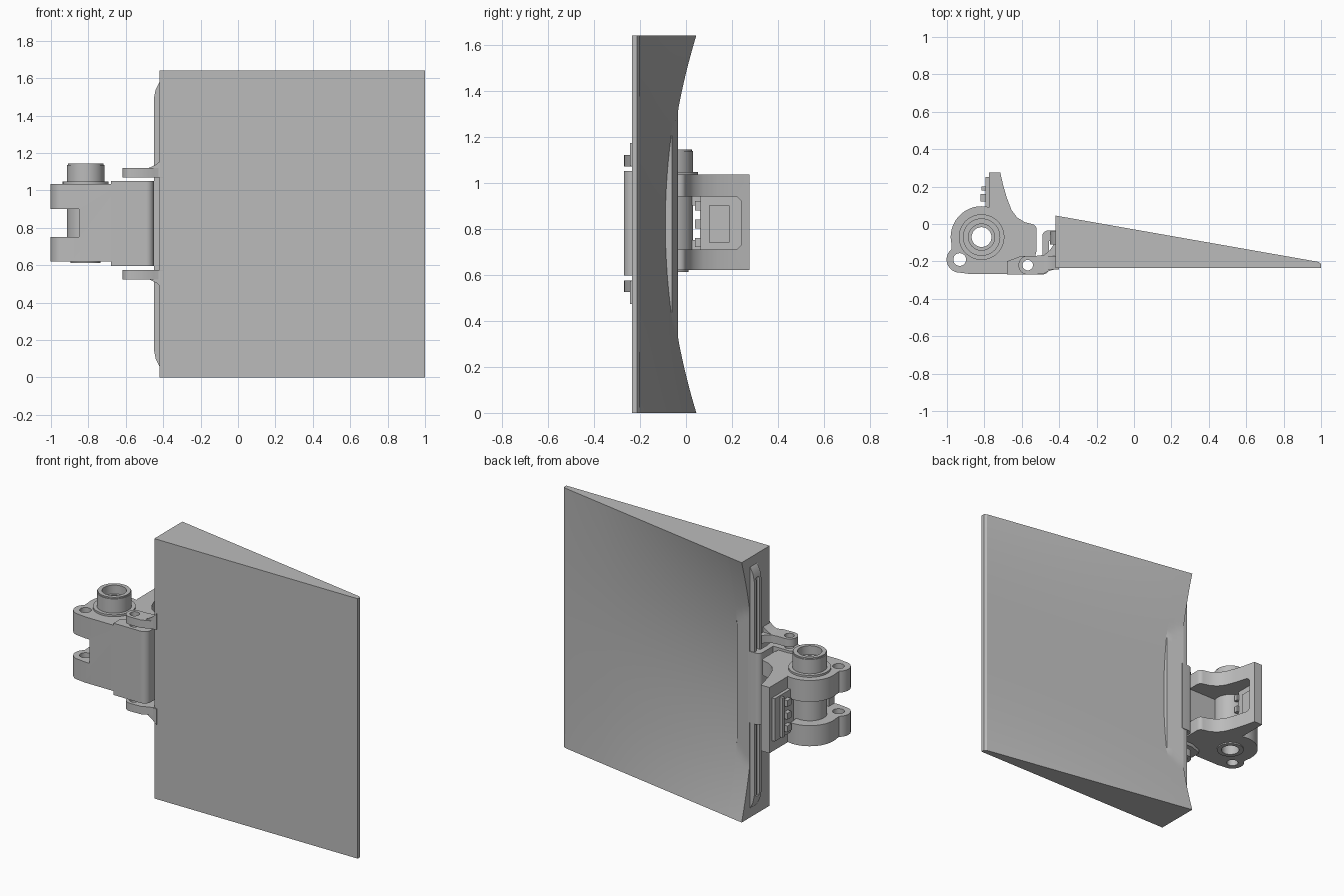
import bpy, bmesh, math

if "Cube" in bpy.data.objects:
    bpy.data.objects.remove(bpy.data.objects["Cube"])

grey = bpy.data.materials.new("plain_grey")
grey.use_nodes = True
colour = (0.5, 0.5, 0.5, 1)
grey.diffuse_color = colour
grey.node_tree.nodes["Principled BSDF"].inputs["Base Color"].default_value = colour

MID = 0.8225          # height of the mirror plane
BORE = (-0.815, -0.07)
PIN = (-0.568, -0.22)
LUG = (-0.932, -0.19)


def arc(c, r, a0, a1, n=16):
    angles = [math.radians(a0 + (a1 - a0) * i / n) for i in range(n + 1)]
    return [(c[0] + r * math.cos(a), c[1] + r * math.sin(a)) for a in angles]


def finish(name, bm):
    bmesh.ops.recalc_face_normals(bm, faces=bm.faces)
    me = bpy.data.meshes.new(name)
    bm.to_mesh(me)
    bm.free()
    me.materials.append(grey)
    ob = bpy.data.objects.new(name, me)
    bpy.context.collection.objects.link(ob)
    return ob


def prism(name, pts, lo, hi, axis="z"):
    """Extrude an outline along z (xy outline) or along y (xz outline)."""
    bm = bmesh.new()

    def place(p, h):
        return bm.verts.new((p[0], p[1], h) if axis == "z" else (p[0], h, p[1]))
    a = [place(p, lo) for p in pts]
    b = [place(p, hi) for p in pts]
    bm.faces.new(a)
    bm.faces.new(b)
    for i in range(len(pts)):
        j = (i + 1) % len(pts)
        bm.faces.new((a[i], a[j], b[j], b[i]))
    return finish(name, bm)


def box(name, x0, x1, y0, y1, z0, z1):
    return prism(name, [(x0, y0), (x1, y0), (x1, y1), (x0, y1)], z0, z1)


def disc(name, c, r, lo, hi):
    return prism(name, arc(c, r, 0, 360 - 7.5, 47), lo, hi)


def activate(ob):
    bpy.ops.object.select_all(action="DESELECT")
    ob.select_set(True)
    bpy.context.view_layer.objects.active = ob


def combine(ob, other, operation="DIFFERENCE"):
    mod = ob.modifiers.new("bool", "BOOLEAN")
    mod.operation, mod.object, mod.solver = operation, other, "EXACT"
    activate(ob)
    bpy.ops.object.modifier_apply(modifier=mod.name)
    bpy.data.objects.remove(other)


def smooth(ob):
    activate(ob)
    bpy.ops.object.shade_smooth_by_angle(angle=math.radians(25))


# Tapered panel with a hollowed back and a raised pad at the hinge edge
def back_y(x, z):
    t = (z - 0.82) / 0.82
    s = (x + 0.42) / 1.42
    y = (0.045 - 0.125 * (1 - t * t)) * (1 - s) - 0.205 * s
    return max(y, -0.035 - 0.24 * (x + 0.42)) if x < -0.31 else y


xs = [-0.42, -0.38, -0.35, -0.312, -0.309, -0.15, 0.1, 0.4, 0.7, 0.985, 1.0]
zs = [1.64 * i / 64 for i in range(65)]
bm = bmesh.new()
front = [[bm.verts.new((x, -0.235, z)) for z in zs] for x in xs]
back = [[bm.verts.new((x, back_y(x, z) - (0.008 if x == 1 else 0), z)) for z in zs] for x in xs]
for i in range(len(xs) - 1):
    for j in range(len(zs) - 1):
        for g in (front, back):
            bm.faces.new((g[i][j], g[i + 1][j], g[i + 1][j + 1], g[i][j + 1]))
    for j in (0, -1):
        bm.faces.new((front[i][j], front[i + 1][j], back[i + 1][j], back[i][j]))
for j in range(len(zs) - 1):
    for i in (0, -1):
        bm.faces.new((front[i][j], front[i][j + 1], back[i][j + 1], back[i][j]))
smooth(finish("panel", bm))

# Long flange on the panel edge, with a shallow slot
flange = prism("edge_flange", [(-0.41, 0.05), (-0.42, 0.06), (-0.44, 0.1), (-0.45, 0.15),
                               (-0.45, 1.49), (-0.44, 1.54), (-0.42, 1.58), (-0.41, 1.59)],
               -0.11, -0.04, "y")
combine(flange, box("slot", -0.5, -0.432, -0.09, -0.06, 0.13, 1.51))
smooth(flange)

# Hooked latch between panel and hinge block
smooth(prism("latch_hook", [(-0.49, -0.18), (-0.455, -0.18), (-0.455, -0.09), (-0.41, -0.09),
                            (-0.41, -0.035)] + arc((-0.46, -0.065), 0.03, 90, 180, 6), 0.6, 1.05))

# Two hinge arms with flared roots
for side, label in ((1, "upper"), (-1, "lower")):
    def z(h):
        return MID + side * h
    arm = prism(label + "_hinge_arm", arc(PIN, 0.05, 90, 270) + [
        (-0.49, -0.268), (-0.45, -0.25), (-0.40, -0.236), (-0.40, -0.11), (-0.43, -0.11),
        (-0.45, -0.14), (-0.48, -0.165), (-0.52, -0.17)],
        min(z(0.2475), z(0.2975)), max(z(0.2475), z(0.2975)))
    combine(arm, disc("pin_hole", PIN, 0.028, 0, 2))
    smooth(arm)
    smooth(prism(label + "_arm_root", [(-0.51, z(0.29)), (-0.47, z(0.3)), (-0.435, z(0.318)),
                                       (-0.40, z(0.35)), (-0.40, z(0.25)), (-0.51, z(0.25))],
                 -0.243, -0.17, "y"))

# Clamp housing: outline with barrel, lug, front flat, and rear flag
outline = (arc(BORE, 0.165, 75, 192, 24) + arc(LUG, 0.07, 128, 270) +
           [(-0.88, -0.267), (-0.63, -0.267), (-0.57, -0.235)] +
           [(-0.53, -0.18), (-0.52, -0.14)] + arc((-0.55, -0.03), 0.03, 0, 80, 6) +
           [(-0.585, 0.01), (-0.625, 0.035), (-0.655, 0.075), (-0.68, 0.14),
            (-0.70, 0.21), (-0.715, 0.275), (-0.775, 0.275), (-0.775, 0.1)])
housing = prism("clamp_housing", outline, 0.62, 1.035)
combine(housing, box("lug_gap", -1.1, -0.85, -0.4, 0.4, 0.75, 0.9))
combine(housing, box("barrel_gap", -0.86, -0.77, -0.21, 0.11, 0.75, 0.9))
window = [(y, h) for y, h in ((-0.1, 0.71), (0.22, 0.71), (0.24, 0.73), (0.24, 0.92),
                              (0.22, 0.94), (-0.1, 0.94))]
cut = prism("window", window, -0.79, -0.45)
for v in cut.data.vertices:
    v.co = (v.co.z, v.co.x, v.co.y)
bm = bmesh.new()
bm.from_mesh(cut.data)
bmesh.ops.recalc_face_normals(bm, faces=bm.faces)
bm.to_mesh(cut.data)
bm.free()
combine(housing, cut)

# Central barrel with its collar, joined to the housing and bored through
combine(housing, disc("barrel", BORE, 0.1, 0.66, 1.137), "UNION")
combine(housing, disc("barrel_lip", BORE, 0.095, 1.1, 1.145), "UNION")
combine(housing, disc("collar", BORE, 0.122, 1.0, 1.047), "UNION")
combine(housing, disc("lower_collar", BORE, 0.08, 0.612, 0.65), "UNION")
combine(housing, disc("bore", BORE, 0.053, 0, 2))
combine(housing, disc("bore_recess", BORE, 0.07, 1.09, 2))
combine(housing, disc("lug_hole", LUG, 0.034, 0, 2))
combine(housing, disc("pin_hole", PIN, 0.03, 0, 2))
smooth(housing)

# Hinge knuckle between the arms
knuckle = prism("hinge_knuckle", [(-0.68, -0.27), (-0.5, -0.27)] +
                arc((-0.49, -0.23), 0.04, -90, 0, 8) +
                [(-0.45, -0.17), (-0.6, -0.17), (-0.68, -0.2)], 0.597, 1.05)
combine(knuckle, disc("pin_hole", PIN, 0.028, 0, 2))
smooth(knuckle)

# Connector plate and small blocks on the flag
box("connector_plate", -0.795, -0.77, 0.06, 0.25, 0.69, 0.96)
box("connector_pad", -0.775, -0.763, 0.1, 0.19, 0.74, 0.9)
for i in range(3):
    h = 0.72 + 0.08 * i
    box("connector_block", -0.82, -0.79, 0.12, 0.16, h, h + 0.04)
    box("connector_tooth", -0.775, -0.755, 0.04, 0.065, h, h + 0.04)
box("connector_rail", -0.815, -0.77, 0.18, 0.2, 0.7, 0.95)
